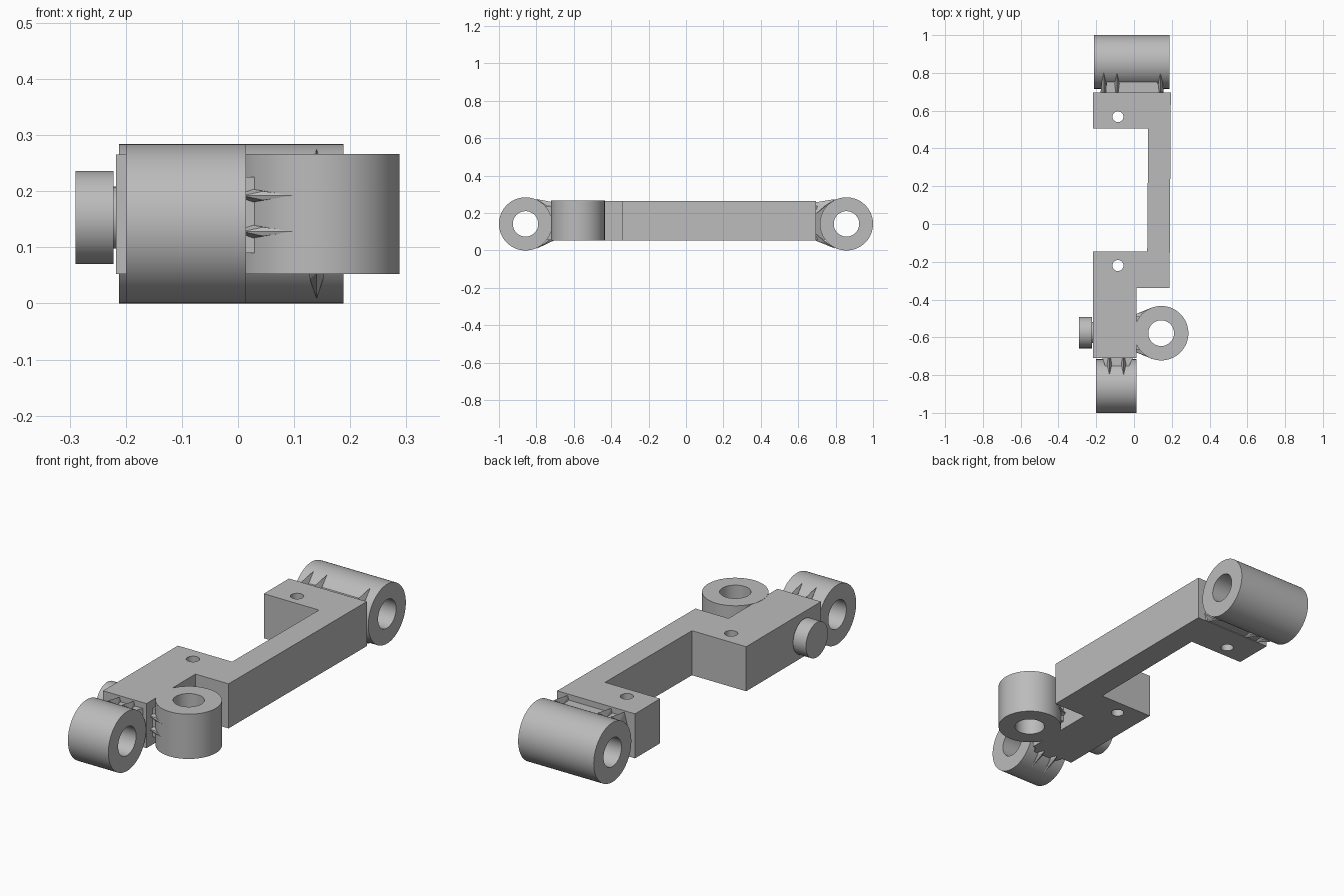
import bpy, bmesh, math
from mathutils import Matrix, Vector

if "Cube" in bpy.data.objects:
    bpy.data.objects.remove(bpy.data.objects["Cube"])

steel = bpy.data.materials.new("plain grey steel")
steel.use_nodes = True
GREY = (0.5, 0.5, 0.5, 1)
steel.diffuse_color = GREY
steel.node_tree.nodes["Principled BSDF"].inputs["Base Color"].default_value = GREY

LOW, HIGH = 0.052, 0.265   # bottom and top of the flat bracket
MID = 0.142                # height of the horizontal bushing axes


def finish(name, bm, smooth=False):
    bmesh.ops.recalc_face_normals(bm, faces=bm.faces)
    mesh = bpy.data.meshes.new(name)
    bm.to_mesh(mesh)
    bm.free()
    obj = bpy.data.objects.new(name, mesh)
    bpy.context.collection.objects.link(obj)
    mesh.materials.append(steel)
    bpy.ops.object.select_all(action='DESELECT')
    obj.select_set(True)
    bpy.context.view_layer.objects.active = obj
    if smooth:
        bpy.ops.object.shade_smooth_by_angle(angle=math.radians(30))
    return obj


def prism(name, outline, low, high):
    bm = bmesh.new()
    face = bm.faces.new([bm.verts.new((x, y, low)) for x, y in outline])
    top = bmesh.ops.extrude_face_region(bm, geom=[face])["geom"]
    bmesh.ops.translate(bm, vec=(0, 0, high - low),
                        verts=[v for v in top if isinstance(v, bmesh.types.BMVert)])
    return finish(name, bm)


def hull(name, points):
    bm = bmesh.new()
    for p in points:
        bm.verts.new(p)
    bmesh.ops.convex_hull(bm, input=bm.verts)
    return finish(name, bm)


def orient(center, along_x):
    turn = Matrix.Rotation(math.pi / 2, 4, 'Y') if along_x else Matrix()
    return Matrix.Translation(center) @ turn


def tube(name, center, length, outer, inner, along_x):
    # rectangular section swept round the axis
    bm = bmesh.new()
    h = length / 2
    ring = [bm.verts.new((r, 0, z)) for r, z in
            ((inner, -h), (outer, -h), (outer, h), (inner, h))]
    edges = [bm.edges.new((ring[i], ring[(i + 1) % 4])) for i in range(4)]
    bmesh.ops.spin(bm, geom=ring + edges, cent=(0, 0, 0), axis=(0, 0, 1),
                   angle=math.tau, steps=64, use_duplicate=False)
    bmesh.ops.remove_doubles(bm, verts=bm.verts, dist=0.0001)
    bmesh.ops.transform(bm, matrix=orient(center, along_x), verts=bm.verts)
    return finish(name, bm, True)


def rod(name, center, length, radius, along_x):
    bm = bmesh.new()
    bmesh.ops.create_cone(bm, cap_ends=True, segments=48, radius1=radius,
                          radius2=radius, depth=length, matrix=orient(center, along_x))
    return finish(name, bm, True)


# Flat bracket body
body = prism("bracket_body", [
    (-0.217, -0.71), (0.013, -0.71), (0.013, -0.34), (0.188, -0.34),
    (0.195, 0.695), (-0.217, 0.695), (-0.217, 0.505), (0.075, 0.505),
    (0.07, -0.145), (-0.217, -0.145)], LOW, HIGH)

# Bolt holes through the body
for label, y in (("front", -0.22), ("rear", 0.568)):
    cutter = rod(label + "_hole_cutter", (-0.085, y, 0.16), 0.5, 0.029, False)
    cut = body.modifiers.new(label + "_hole", 'BOOLEAN')
    cut.operation = 'DIFFERENCE'
    cut.solver = 'EXACT'
    cut.object = cutter
    bpy.ops.object.select_all(action='DESELECT')
    bpy.context.view_layer.objects.active = body
    body.select_set(True)
    bpy.ops.object.modifier_apply(modifier=cut.name)
    bpy.data.objects.remove(cutter)
bpy.ops.object.shade_smooth_by_angle(angle=math.radians(30))

# Bushings
tube("rear_bushing", (-0.012, 0.858, MID), 0.4, MID, 0.068, True)
tube("front_bushing", (-0.093, -0.858, MID), 0.214, MID, 0.068, True)
tube("side_bushing", (0.144, -0.578, 0.159), 0.214, 0.144, 0.068, False)

# Side bolt head and its shank
rod("bolt_head", (-0.256, -0.575, 0.153), 0.068, 0.083, True)
rod("bolt_shank", (-0.215, -0.575, 0.153), 0.03, 0.055, True)

# Necks joining the bushings to the body
prism("rear_neck", [(-0.15, 0.69), (0.155, 0.69), (0.115, 0.762), (-0.145, 0.755)],
      LOW + 0.003, 0.237)
prism("front_neck", [(-0.17, -0.7), (0.0, -0.7), (-0.03, -0.76), (-0.15, -0.76)],
      LOW + 0.003, 0.237)
prism("side_neck", [(0.005, -0.665), (0.03, -0.665), (0.03, -0.49), (0.005, -0.49)],
      0.09, 0.225)

# Thin weld ribs running from the body onto the bushings
for label, side, start, places in (("rear", 1, 0.69, (-0.16, -0.09, 0.14)),
                                   ("front", -1, 0.705, (-0.13, -0.055))):
    for n, x in enumerate(places):
        for level, flip in (("upper", 1), ("lower", -1)):
            def at(dx, y, rise):
                return (x + dx, side * y, max(MID + flip * rise, 0.008))
            hull(f"{label}_{level}_rib_{n + 1}", [
                at(-0.018, start, 0.05), at(0.018, start, 0.05),
                at(0, start, 0.088 if flip < 0 else 0.115),
                at(-0.012, 0.745, 0.098), at(0.012, 0.745, 0.098),
                at(0, 0.8, 0.133)])

# Ribs hugging the side bushing
for label, flip in (("front", -1), ("back", 1)):
    for n, z in enumerate((0.128, 0.192)):
        def spot(x, dy, dz):
            return Vector((x, -0.578 + flip * dy, z + dz))
        hull(f"side_{label}_rib_{n + 1}", [
            spot(0.008, 0.06, -0.015), spot(0.008, 0.06, 0.015),
            spot(0.008, 0.1, 0), spot(0.045, 0.112, -0.008),
            spot(0.045, 0.112, 0.008), spot(0.1, 0.138, 0)])
